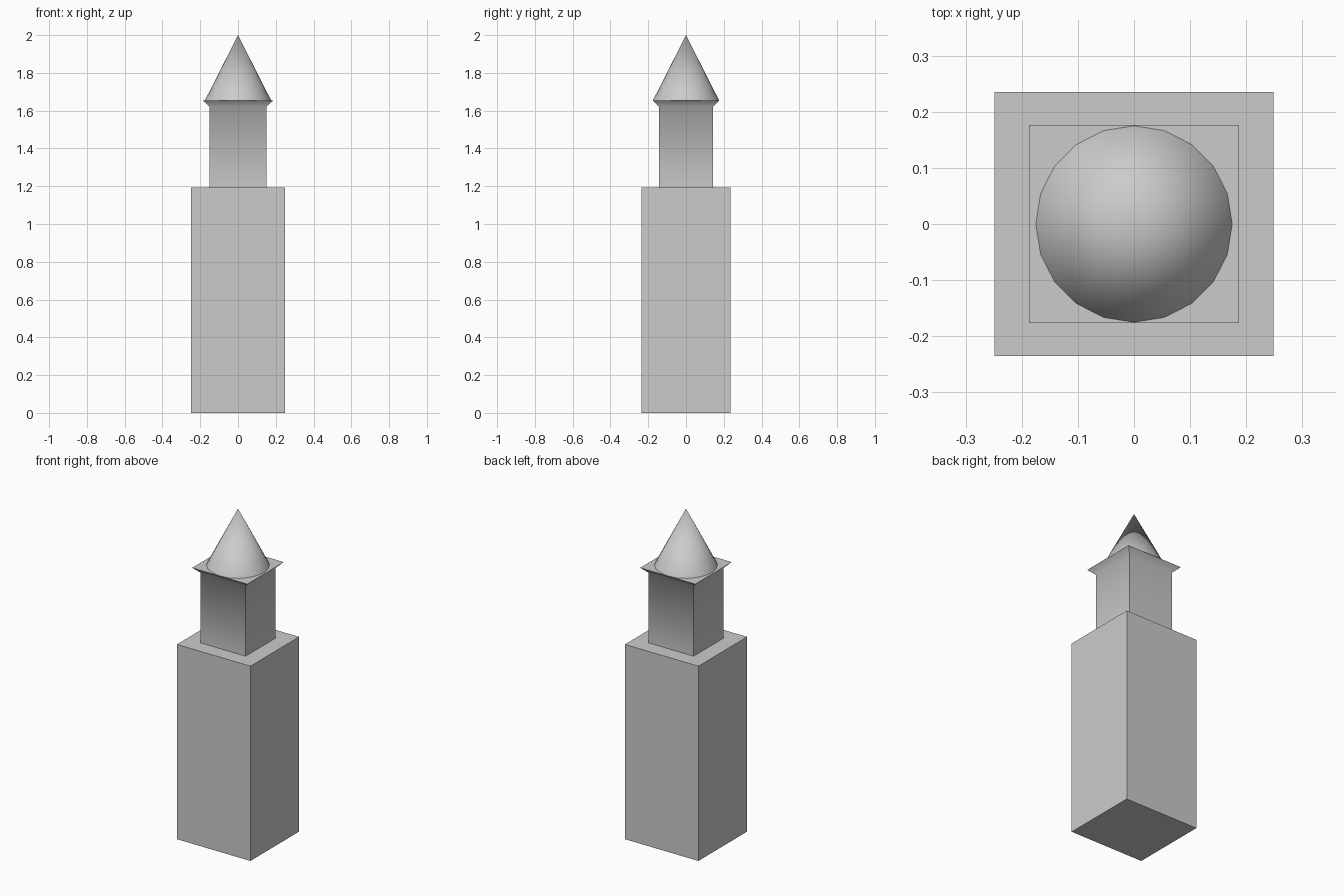
import bpy, bmesh, math

if "Cube" in bpy.data.objects:
    bpy.data.objects.remove(bpy.data.objects["Cube"])

RATIO = 0.235 / 0.249  # depth to width


def finish(name, bm, angle=None):
    bmesh.ops.recalc_face_normals(bm, faces=bm.faces)
    me = bpy.data.meshes.new(name)
    bm.to_mesh(me)
    bm.free()
    ob = bpy.data.objects.new(name, me)
    bpy.context.collection.objects.link(ob)
    if angle:
        bpy.ops.object.select_all(action='DESELECT')
        ob.select_set(True)
        bpy.context.view_layer.objects.active = ob
        bpy.ops.object.shade_smooth_by_angle(angle=math.radians(angle))
    return ob


def square_tower(name, profile, angle=None):
    """Capped rectangular tower from (half width, z) levels."""
    bm = bmesh.new()
    rings = []
    for w, z in profile:
        d = w * RATIO
        rings.append([bm.verts.new((sx * w, sy * d, z))
                      for sx, sy in ((-1, -1), (1, -1), (1, 1), (-1, 1))])
    for a, b in zip(rings, rings[1:]):
        for i in range(4):
            j = (i + 1) % 4
            bm.faces.new((a[i], a[j], b[j], b[i]))
    bm.faces.new(rings[0][::-1])
    bm.faces.new(rings[-1])
    return finish(name, bm, angle)


# Wide lower block
square_tower("tower_base", [(0.249, 0), (0.249, 1.192)])

# Narrow upper shaft with flared cornice, softly shaded into the wall
square_tower("tower_shaft", [(0.152, 1.192), (0.152, 1.622), (0.187, 1.655)], angle=53)

# Smooth conical roof
bm = bmesh.new()
bmesh.ops.create_cone(bm, cap_ends=True, segments=20, radius1=0.175, radius2=0, depth=0.345)
bmesh.ops.remove_doubles(bm, verts=bm.verts, dist=1e-5)
bmesh.ops.translate(bm, verts=bm.verts, vec=(0, 0, 1.655 + 0.345 / 2))
finish("cone_roof", bm, angle=53)
